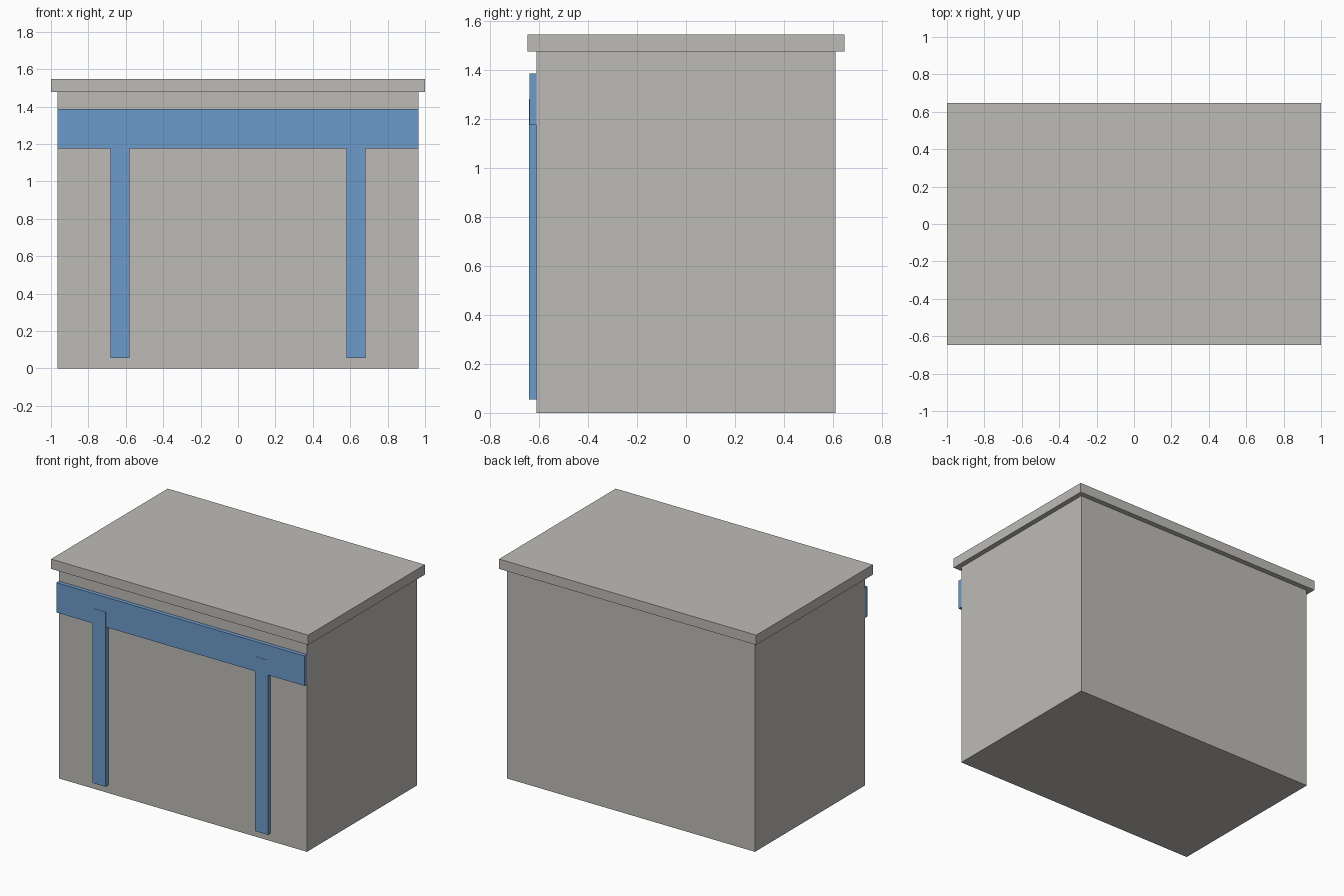
import bpy

if "Cube" in bpy.data.objects:
    bpy.data.objects.remove(bpy.data.objects["Cube"])


def material(name, rgb):
    m = bpy.data.materials.new(name)
    m.diffuse_color = (*rgb, 1.0)
    m.use_nodes = True
    m.node_tree.nodes["Principled BSDF"].inputs["Base Color"].default_value = m.diffuse_color
    return m


def box(name, x, y, z, mat):
    """Box spanning the given (min, max) ranges."""
    spans = (x, y, z)
    bpy.ops.mesh.primitive_cube_add(size=1, location=[(a + b) / 2 for a, b in spans])
    ob = bpy.context.object
    ob.name = name
    ob.scale = [b - a for a, b in spans]
    bpy.ops.object.transform_apply(location=False, rotation=False, scale=True)
    ob.data.materials.append(mat)
    return ob


grey = material("warm_grey", (0.51, 0.50, 0.47))
blue = material("blue", (0.155, 0.325, 0.60))

# Main block and overhanging roof slab
box("body", (-0.965, 0.965), (-0.612, 0.612), (0, 1.477), grey)
box("roof_slab", (-1, 1), (-0.648, 0.648), (1.477, 1.546), grey)

# Blue trim on the front: wide band, with two posts standing just proud of it
box("front_band", (-0.965, 0.965), (-0.640, -0.612), (1.177, 1.387), blue)
for side, cx in (("left", -0.631), ("right", 0.631)):
    box(f"{side}_post", (cx - 0.051, cx + 0.051), (-0.642, -0.612), (0.055, 1.282), blue)
